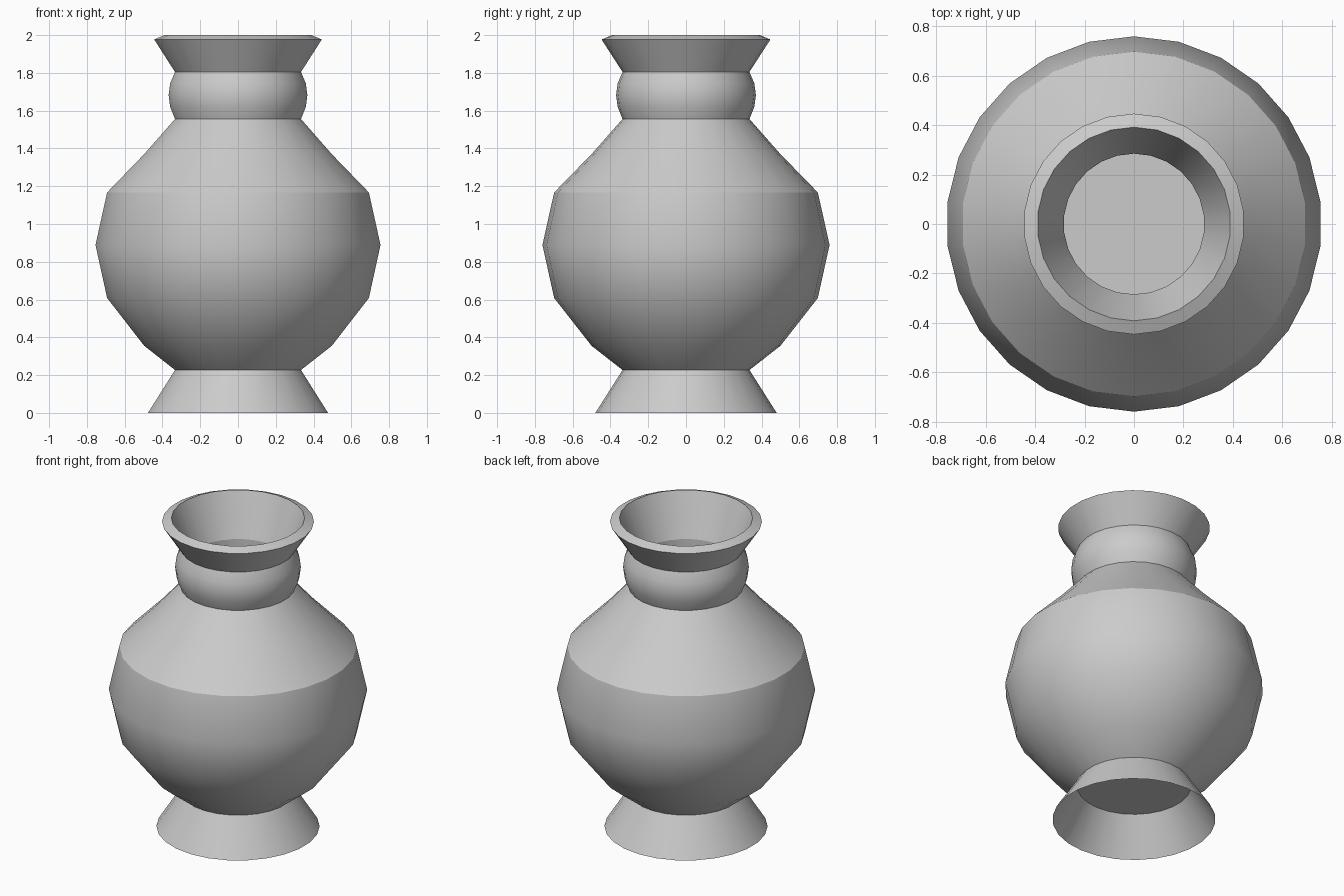
import bpy, bmesh, math

cube = bpy.data.objects.get("Cube")
if cube:
    bpy.data.objects.remove(cube, do_unlink=True)

SIDES = 26

clay = bpy.data.materials.new("grey_clay")
clay.use_nodes = True
GREY = (0.6, 0.6, 0.6, 1)
clay.diffuse_color = GREY
clay.node_tree.nodes["Principled BSDF"].inputs["Base Color"].default_value = GREY


def lathe(name, profile, cap_start=False, cap_end=False):
    """Turn a (radius, height) profile around z; list points bottom-up for an outer wall."""
    bm = bmesh.new()
    rings = []
    for r, z in profile:
        angles = [math.pi / 2 + math.tau * i / SIDES for i in range(SIDES)]
        rings.append([bm.verts.new((r * math.cos(a), r * math.sin(a), z)) for a in angles])
    for low, high in zip(rings, rings[1:]):
        for i in range(SIDES):
            j = (i + 1) % SIDES
            bm.faces.new((low[i], low[j], high[j], high[i]))
    if cap_start:
        bm.faces.new(rings[0][::-1])
    if cap_end:
        bm.faces.new(rings[-1])
    mesh = bpy.data.meshes.new(name)
    bm.to_mesh(mesh)
    bm.free()
    mesh.materials.append(clay)
    obj = bpy.data.objects.new(name, mesh)
    bpy.context.collection.objects.link(obj)
    bpy.ops.object.select_all(action='DESELECT')
    obj.select_set(True)
    bpy.context.view_layer.objects.active = obj
    bpy.ops.object.shade_smooth_by_angle(angle=math.radians(30))
    return obj


# Flared foot, open underneath
lathe("foot", [(0.48, 0), (0.336, 0.227)])

# Round belly with a closed base and a sharp shoulder line
lathe("body", [(0.336, 0.227), (0.5, 0.355), (0.698, 0.608), (0.76, 0.889),
               (0.698, 1.167), (0.5, 1.37), (0.336, 1.556)], cap_start=True)

# Bulging neck ring
lathe("neck", [(0.336, 1.556), (0.362, 1.62), (0.37, 1.682),
               (0.362, 1.744), (0.336, 1.805)])

# Flared mouth with a bevelled lip and a funnel inside
lathe("mouth", [(0.336, 1.805), (0.447, 1.977), (0.392, 2.0), (0.285, 1.73)])

# Straight inner wall and floor
lathe("inner_wall", [(0.285, 1.73), (0.285, 0.3)], cap_end=True)
